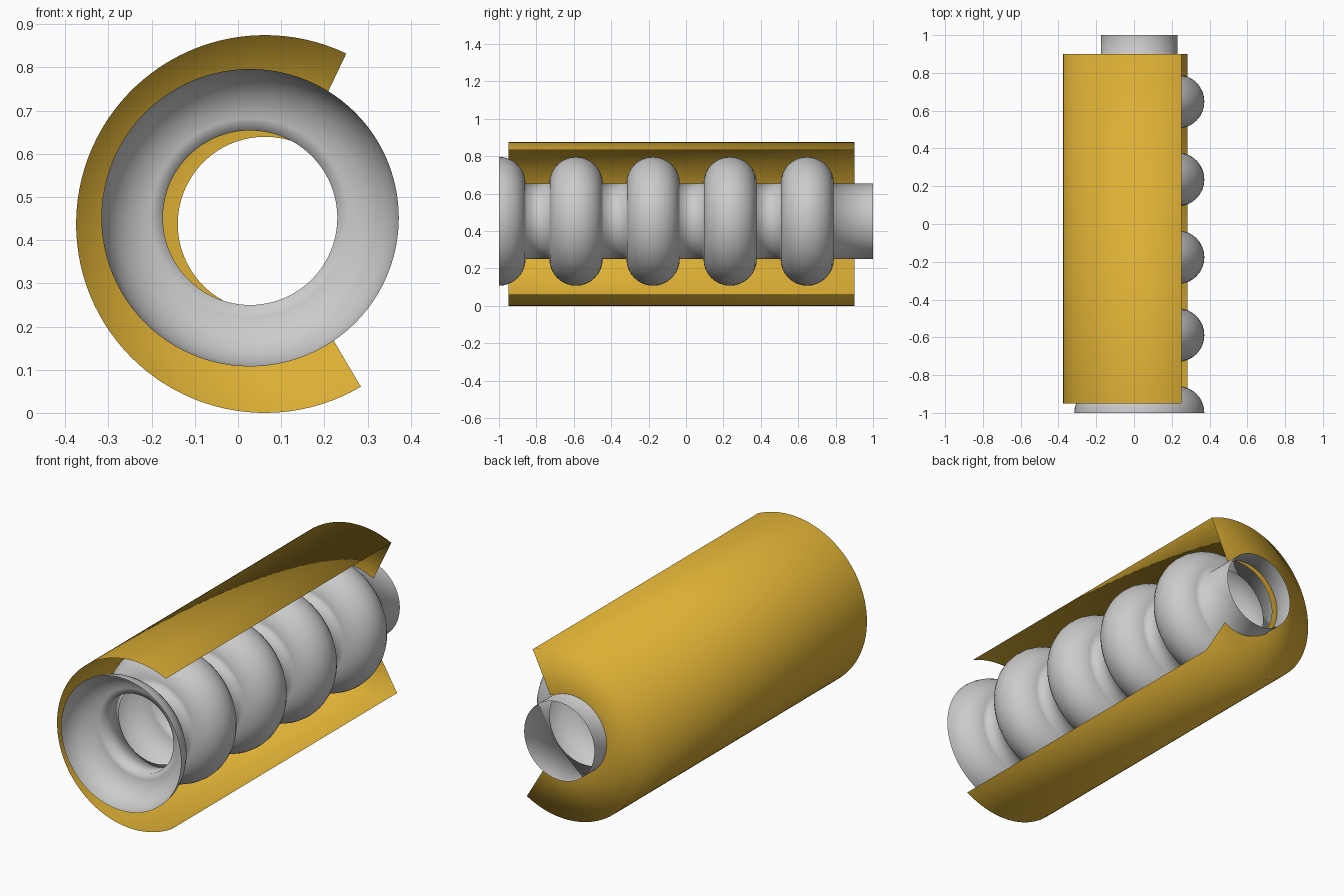
import bpy, bmesh
from math import sin, cos, pi, radians

if "Cube" in bpy.data.objects:
    bpy.data.objects.remove(bpy.data.objects["Cube"])


def lathe(name, profile, cx, cz, start, end, steps):
    """Sweep (radius, y) points around an axis parallel to y."""
    bm = bmesh.new()
    rows = []
    for i in range(steps + 1):
        a = radians(start + (end - start) * i / steps)
        rows.append([bm.verts.new((cx + r * cos(a), y, cz + r * sin(a)))
                     for r, y in profile])
    for p, q in zip(rows, rows[1:]):
        for j in range(len(profile) - 1):
            bm.faces.new((p[j], p[j + 1], q[j + 1], q[j]))
    bmesh.ops.remove_doubles(bm, verts=bm.verts, dist=1e-5)
    bmesh.ops.recalc_face_normals(bm, faces=bm.faces)
    mesh = bpy.data.meshes.new(name)
    bm.to_mesh(mesh)
    bm.free()
    mesh.shade_smooth()
    obj = bpy.data.objects.new(name, mesh)
    bpy.context.collection.objects.link(obj)
    return obj


# Bellows: half a bulge at the open front, four full bulges, plain tube at the back
R, BULGE, PITCH, ARC = 0.202, 0.1425, 0.412, 16
profile = []
for k in range(5):
    first = ARC // 2 if k == 0 else 0
    for i in range(first, ARC + 1):
        t = pi * i / ARC
        profile.append((R + BULGE * sin(t), -1 + PITCH * k - BULGE * cos(t)))
profile.append((R, 1.0))
lathe("bellows", profile, 0.028, 0.452, 0, 360, 96)

# Open-sided sleeve with a flat ring closing its back end
sleeve = lathe("sleeve", [(0.4375, -0.95), (0.4375, 0.9), (0.202, 0.9)],
               0.0625, 0.4375, 64.5, 300.5, 72)
gold = bpy.data.materials.new("gold")
gold.diffuse_color = (0.72, 0.43, 0.035, 1)
gold.use_nodes = True
gold.node_tree.nodes["Principled BSDF"].inputs["Base Color"].default_value = gold.diffuse_color
sleeve.data.materials.append(gold)
